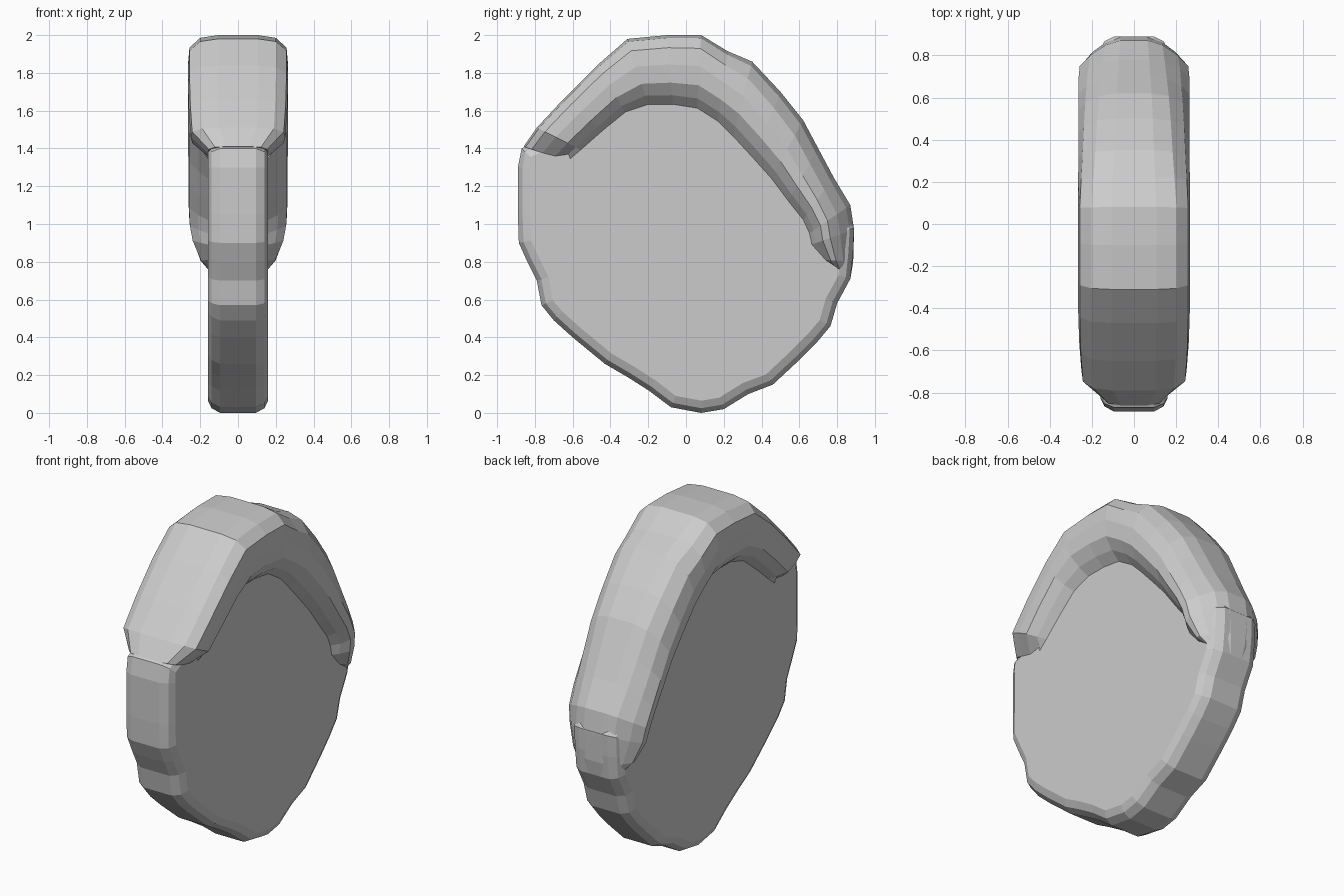
import bpy, bmesh
from mathutils import Vector

if "Cube" in bpy.data.objects:
    bpy.data.objects.remove(bpy.data.objects["Cube"])


def loft(name, rings, closed_ends=True):
    """Skin a list of equal-length closed rings with flat faces."""
    bm = bmesh.new()
    vs = [[bm.verts.new(p) for p in ring] for ring in rings]
    n = len(vs[0])
    for a, b in zip(vs, vs[1:]):
        for i in range(n):
            j = (i + 1) % n
            bm.faces.new((a[i], a[j], b[j], b[i]))
    if closed_ends:
        bm.faces.new(vs[0])
        bm.faces.new(vs[-1])
    bmesh.ops.recalc_face_normals(bm, faces=bm.faces)
    me = bpy.data.meshes.new(name)
    bm.to_mesh(me)
    bm.free()
    ob = bpy.data.objects.new(name, me)
    bpy.context.collection.objects.link(ob)
    return ob


# Thick rim stations: outer (y, z), inner (y, z), half width
STATIONS = [
    (-.86, 1.41, -.62, 1.33, .16), (-.79, 1.51, -.55, 1.39, .25),
    (-.65, 1.66, -.44, 1.49, .26), (-.47, 1.84, -.32, 1.59, .265),
    (-.31, 1.98, -.20, 1.63, .265), (-.10, 2.0, -.07, 1.63, .265),
    (.08, 2.0, .06, 1.61, .265), (.22, 1.915, .17, 1.54, .265),
    (.35, 1.86, .25, 1.46, .265), (.50, 1.70, .36, 1.34, .265),
    (.62, 1.55, .45, 1.24, .265), (.70, 1.40, .54, 1.12, .265),
    (.78, 1.25, .62, 1.02, .265), (.87, 1.10, .65, .95, .26),
    (.89, .97, .66, .89, .245), (.885, .80, .72, .81, .20),
    (.87, .71, .77, .79, .155),
]

# Flat disc body: visible outline, then the part hidden under the rim
lower = [(.89, .98), (.885, .85), (.87, .71), (.80, .58), (.765, .46), (.69, .37),
         (.60, .28), (.46, .15), (.33, .10), (.20, .02), (.08, 0), (-.08, .03),
         (-.20, .12), (-.31, .19), (-.43, .26), (-.60, .40), (-.70, .49),
         (-.765, .57), (-.79, .70), (-.84, .80), (-.885, .90), (-.89, 1.05),
         (-.89, 1.18), (-.89, 1.30), (-.87, 1.40)]
upper = [(s[0] * .92, 1 + (s[1] - 1) * .92) for s in STATIONS[1:14]]
outline = lower + upper


def inset(points, d):
    """Move every outline point inward along its local normal."""
    out = []
    for i, p in enumerate(points):
        a, b = Vector(points[i - 1]), Vector(points[(i + 1) % len(points)])
        t = (b - a).normalized()
        n = Vector((t.y, -t.x))
        if n.dot(Vector((-p[0], 1 - p[1]))) < 0:
            n = -n
        out.append(Vector(p) + n * d)
    return out


rim = [(.16, .065), (.14, .025), (.095, 0)]
layers = [(-x, d) for x, d in rim] + [(0, 0)] + [(x, d) for x, d in reversed(rim)]
loft("disc_body", [[(x, p[0], p[1]) for p in inset(outline, d)] for x, d in layers])

# Thick rim wrapping over the top: (fraction inner->outer, share of half width)
broad = [(0, .59), (.14, .80), (.32, .97), (.58, 1), (.82, .97), (.96, .76), (1, .40)]
rounded = [(0, .59), (.12, .80), (.28, .98), (.45, .99), (.68, .80), (.90, .52), (1, .25)]
rings = []
for k, (oy, oz, iy, iz, w) in enumerate(STATIONS):
    f = min(1, max(0, (k - 6) / 7))
    half = []
    for (t0, x0), (t1, x1) in zip(broad, rounded):
        t, x = t0 + (t1 - t0) * f, x0 + (x1 - x0) * f
        half.append((max(x * w, .15) if t < .1 else x * w,
                     iy + (oy - iy) * t, iz + (oz - iz) * t))
    rings.append(half + [(0, oy, oz)] + [(-x, y, z) for x, y, z in reversed(half)])
loft("thick_rim", rings)
